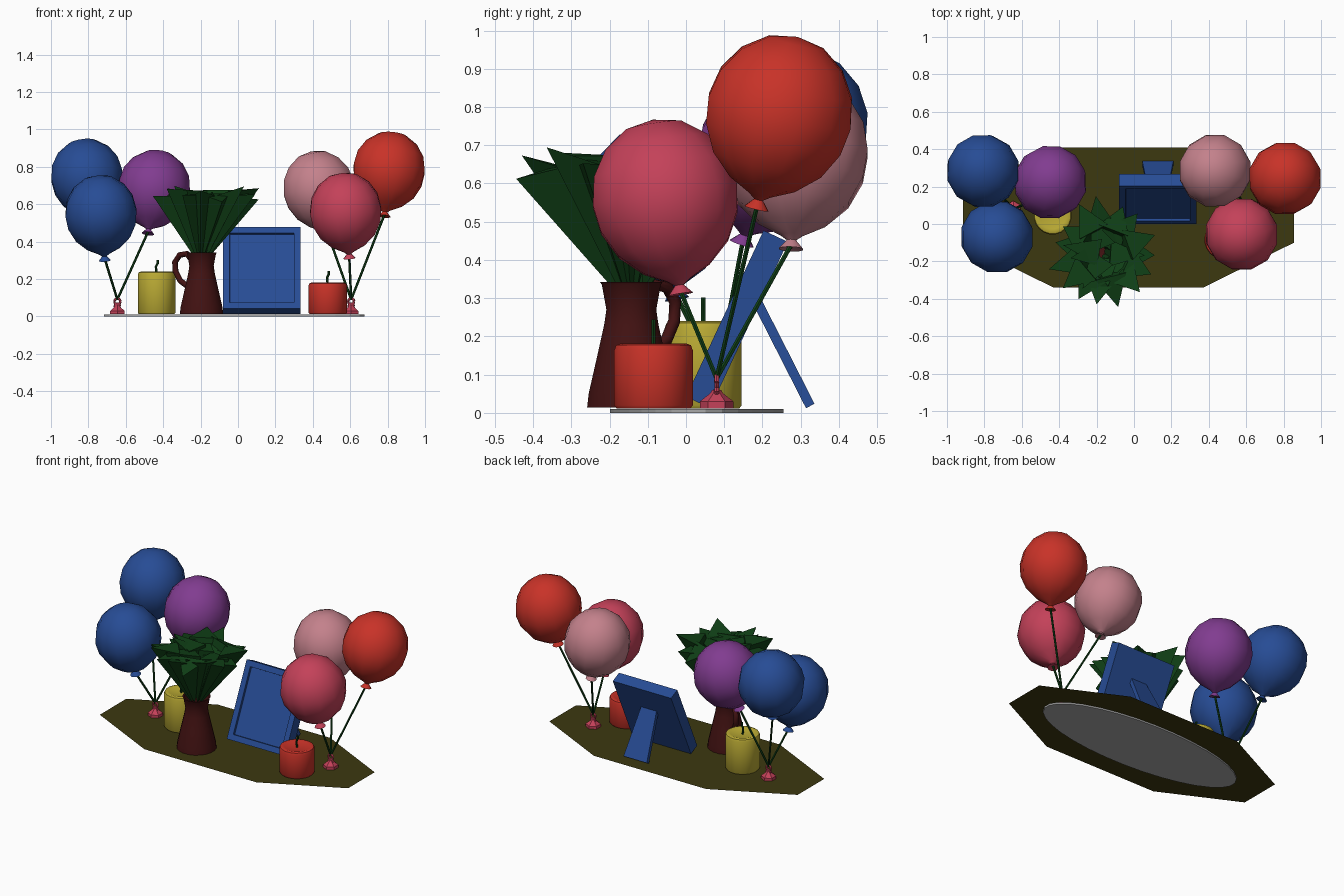
import bpy, bmesh, math, random
from mathutils import Vector, Matrix

if "Cube" in bpy.data.objects:
    bpy.data.objects.remove(bpy.data.objects["Cube"])

random.seed(4)

def material(name, rgb):
    m = bpy.data.materials.new(name)
    m.diffuse_color = (*rgb, 1)
    m.use_nodes = True
    m.node_tree.nodes["Principled BSDF"].inputs["Base Color"].default_value = m.diffuse_color
    return m

RED = material("red", (.58, .032, .021))
BLUE = material("blue", (.02, .072, .30))
PURPLE = material("purple", (.22, .045, .28))
PALE_PINK = material("pale pink", (.55, .22, .26))
ROSE = material("rose", (.55, .053, .10))
YELLOW = material("yellow", (.50, .41, .035))
OLIVE = material("olive", (.046, .04, .005))
MAROON = material("maroon", (.055, .006, .006))
GREEN = material("leaf green", (.005, .05, .008))
GREY = material("grey", (.40, .40, .40))

def make(name, verts, faces, mat, smooth=None):
    me = bpy.data.meshes.new(name)
    me.from_pydata([tuple(v) for v in verts], [], faces)
    bm = bmesh.new()
    bm.from_mesh(me)
    bmesh.ops.recalc_face_normals(bm, faces=bm.faces)
    bm.to_mesh(me)
    bm.free()
    me.materials.append(mat)
    if smooth:
        me.shade_smooth()
        me.set_sharp_from_angle(angle=math.radians(smooth))
    ob = bpy.data.objects.new(name, me)
    bpy.context.collection.objects.link(ob)
    return ob

def lathe(name, profile, n, mat, smooth=None, loc=(0, 0, 0), axis=(0, 0, 1)):
    """Spin (radius, height) points around an axis; ends are capped."""
    rot = Vector((0, 0, 1)).rotation_difference(Vector(axis)).to_matrix()
    verts, rings, faces = [], [], []
    for r, z in profile:
        count = 1 if r == 0 else n
        rings.append([len(verts) + i for i in range(count)])
        for i in range(count):
            a = math.tau * (i + .5) / n
            verts.append(rot @ Vector((r * math.cos(a), r * math.sin(a), z)) + Vector(loc))
    for lo, hi in zip(rings, rings[1:]):
        for i in range(n):
            j = (i + 1) % n
            quad = [lo[i % len(lo)], lo[j % len(lo)], hi[j % len(hi)], hi[i % len(hi)]]
            faces.append(list(dict.fromkeys(quad)))
    for ring in (rings[0], rings[-1]):
        if len(ring) > 1:
            faces.append(ring)
    return make(name, verts, faces, mat, smooth)

def tube(name, pts, r, mat, sides=6):
    """Tube swept along a path."""
    pts = [Vector(p) for p in pts]
    verts, faces = [], []
    for k, p in enumerate(pts):
        t = (pts[min(k + 1, len(pts) - 1)] - pts[max(k - 1, 0)]).normalized()
        rot = Vector((0, 0, 1)).rotation_difference(t).to_matrix()
        for i in range(sides):
            a = math.tau * i / sides
            verts.append(p + rot @ Vector((r * math.cos(a), r * math.sin(a), 0)))
    for k in range(len(pts) - 1):
        for i in range(sides):
            j = (i + 1) % sides
            faces.append([k * sides + i, k * sides + j, (k + 1) * sides + j, (k + 1) * sides + i])
    faces += [list(range(sides)), list(range(len(verts) - sides, len(verts)))]
    return make(name, verts, faces, mat, 50)

# Thin octagonal cloth over a grey oval base
half = [(.40, -.375), (.885, -.135), (.885, .135), (.40, .375)]
outline = half + [(-x, -y) for x, y in half]
make("cloth", [(x - .03, y + .035, .012) for x, y in outline], [list(range(8))], OLIVE)
base = lathe("base_plate", [(1, 0), (1, .01)], 32, GREY)
base.data.transform(Matrix.Translation((-.02, .028, 0)) @ Matrix.Diagonal((.70, .228, 1, 1)))

# Balloons with knots, strings and weights
BALLOON = [(0, .202), (.075, .187), (.14, .14), (.182, .075), (.197, 0), (.187, -.07),
           (.15, -.14), (.09, -.195), (.03, -.225), (.012, -.238), (.033, -.262), (0, -.254)]

def bunch(side, anchor, balloons):
    ax, ay = anchor
    top = Vector((ax, ay, .09))
    lathe(side + "_weight", [(.044, .012), (.044, .03), (.016, .052), (.012, .06), (0, .062)],
          6, ROSE, loc=(ax, ay, 0))
    for z, r in ((.054, .014), (.08, .016)):
        tube(side + "_weight_ring", [(ax + r * math.cos(a), ay, z + r * math.sin(a))
             for a in (math.tau * i / 10 for i in range(11))], .007, ROSE)
    for label, mat, centre, lean in balloons:
        c = Vector(centre)
        axis = Vector((-lean[0], -lean[1], .25)).normalized()
        lathe(f"{side}_{label}_balloon", BALLOON, 12, mat, 60, c, axis)
        tube(f"{side}_{label}_string", [top, c - axis * .25], .0065, GREEN)

bunch("left", (-.645, .08), [
    ("rear", BLUE, (-.808, .285, .75), (.035, -.065)),
    ("front", BLUE, (-.733, -.07, .555), (.02, .045)),
    ("inner", PURPLE, (-.447, .225, .69), (-.035, -.08))])
bunch("right", (.605, .08), [
    ("rear", PALE_PINK, (.432, .285, .685), (.05, -.01)),
    ("outer", RED, (.808, .245, .788), (-.025, -.06)),
    ("front", ROSE, (.575, -.055, .568), (.02, .04))])

# Candles with rounded rims and bent wicks
for label, mat, x, y, r, h in (("tall", YELLOW, -.435, .045, .102, .24),
                               ("short", RED, .48, -.085, .104, .182)):
    lathe(label + "_candle", [(r - .006, .012), (r, .02), (r, h - .018), (r - .005, h - .005),
          (r - .018, h), (r - .03, h - .004), (0, h - .012)], 20, mat, 40, (x, y, 0))
    tube(label + "_wick", [(x, y, h - .015), (x - .004, y, h + .025),
                           (x + .006, y, h + .045), (x + .006, y, h + .062)], .0065, GREEN)

# Jug with handle
JX, JY = -.195, -.143
lathe("jug", [(.117, .014), (.113, .05), (.09, .15), (.072, .23), (.066, .27), (.078, .335),
              (.083, .342), (.074, .342), (.06, .27), (0, .25)], 20, MAROON, 40, (JX, JY, 0))
path = [(.065, .30), (.10, .335), (.15, .328), (.182, .29), (.178, .24), (.145, .19), (.085, .155)]
tube("jug_handle", [(JX - .78 * d, JY + .63 * d, z) for d, z in path], .016, MAROON, 8)

# Spiky foliage: narrow wedges fanning out of the jug
verts, faces = [], []

def leaf(angle, reach, inner, width, z_tip, z_in):
    out = Vector((math.cos(angle), math.sin(angle), 0))
    across = Vector((-out.y, out.x, 0))
    root = Vector((JX, JY, .31))
    mid = Vector((-.155, -.155, 0))
    k = len(verts)
    verts.extend([root + out * .035, mid + out * reach + Vector((0, 0, z_tip)),
                  mid + out * inner + across * width + Vector((0, 0, z_in)),
                  mid + out * inner - across * width + Vector((0, 0, z_in))])
    faces.extend([[k, k + 1, k + 2], [k, k + 3, k + 1], [k + 1, k + 3, k + 2], [k, k + 2, k + 3]])

for i in range(15):
    a = math.tau * (i + random.uniform(-.2, .2)) / 15
    leaf(a, random.uniform(.26, .32), .13, .085, random.uniform(.58, .695), random.uniform(.63, .68))
for i in range(9):
    a = math.tau * (i + random.uniform(-.3, .3)) / 9
    leaf(a, random.uniform(.17, .23), .03, .07, random.uniform(.64, .70), random.uniform(.58, .66))
make("foliage", verts, faces, GREEN)

# Leaning picture frame with recessed panel
W, H, T = .2075, .48, .07
bm = bmesh.new()
bmesh.ops.create_cube(bm, size=1, matrix=Matrix.Translation((0, T / 2, H / 2)) @ Matrix.Diagonal((2 * W, T, H, 1)))
front = [f for f in bm.faces if f.normal.y < -.9]
bmesh.ops.inset_region(bm, faces=front, thickness=.05)
bmesh.ops.inset_region(bm, faces=front, thickness=.002, depth=-.014)
tilt = Matrix.Translation((.1275, 0, .042)) @ Matrix.Rotation(math.radians(-25), 4, 'X')
bmesh.ops.transform(bm, matrix=tilt, verts=bm.verts)
me = bpy.data.meshes.new("picture_frame")
bm.to_mesh(me)
bm.free()
me.materials.append(BLUE)
bpy.context.collection.objects.link(bpy.data.objects.new("picture_frame", me))

# Tapered prop leg behind the frame
rows = [(.055, .175, .285), (.055, .197, .297), (.083, .336, .024), (.083, .314, .012)]
verts = [(.1275 + s * w, y, z) for s in (-1, 1) for w, y, z in rows]
make("frame_prop", verts, [[0, 1, 2, 3], [4, 5, 6, 7]] +
     [[i, (i + 1) % 4, (i + 1) % 4 + 4, i + 4] for i in range(4)], BLUE)
